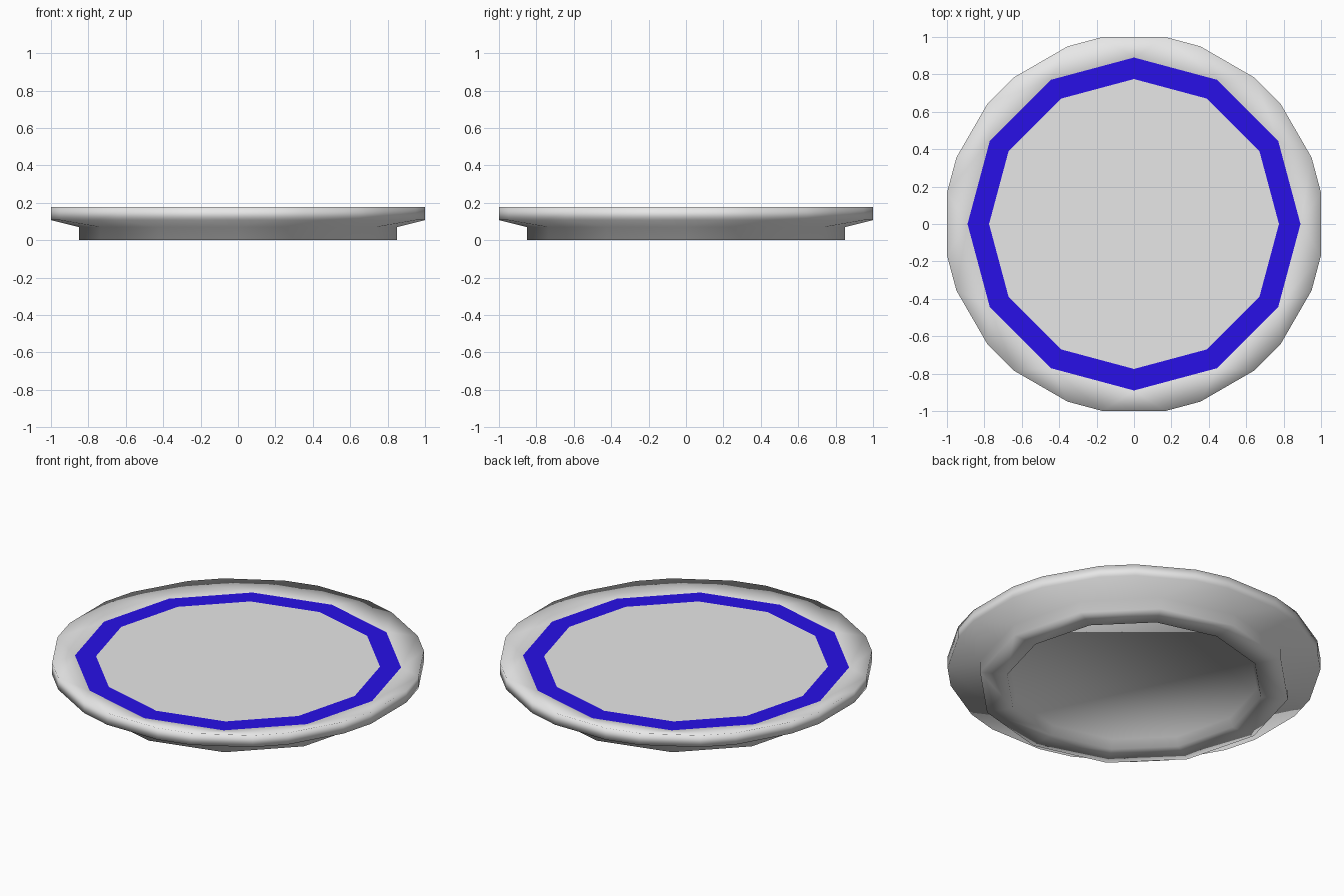
import bpy, bmesh, math

if "Cube" in bpy.data.objects:
    bpy.data.objects.remove(bpy.data.objects["Cube"])

N = 12            # sides of the foot and the centre
HALF = 9.5        # half angle of each long rim edge, degrees


def material(name, colour):
    m = bpy.data.materials.new(name)
    m.diffuse_color = (*colour, 1)
    m.use_nodes = True
    m.node_tree.nodes["Principled BSDF"].inputs["Base Color"].default_value = m.diffuse_color
    return m


white = material("pale glaze", (0.8, 0.8, 0.8))
blue = material("blue band", (0.021, 0.005, 0.8))


def point(bm, r, deg, z):
    a = math.radians(deg)
    return bm.verts.new((r * math.cos(a), r * math.sin(a), z))


def ring(bm, r, z):
    return [point(bm, r, i * 360 / N, z) for i in range(N)]


def rim_ring(bm, r, z):
    # twelve long edges facing the ring corners, with short edges between
    return [point(bm, r, i * 360 / N + s * HALF, z) for i in range(N) for s in (-1, 1)]


def bridge(bm, a, b):
    n = len(a)
    for i in range(n):
        j = (i + 1) % n
        bm.faces.new((a[i], a[j], b[j], b[i]))


def fan(bm, a, b):
    # join a 12-corner ring to a 24-corner rim
    for i in range(N):
        j = (i + 1) % N
        bm.faces.new((a[i], b[2 * i + 1], b[2 * i]))
        bm.faces.new((a[i], a[j], b[2 * j], b[2 * i + 1]))


def finish(bm, name, mat, smooth):
    bmesh.ops.recalc_face_normals(bm, faces=bm.faces)
    for f in bm.faces:
        f.smooth = smooth
    me = bpy.data.meshes.new(name)
    bm.to_mesh(me)
    bm.free()
    me.materials.append(mat)
    ob = bpy.data.objects.new(name, me)
    bpy.context.collection.objects.link(ob)
    return ob


# Plate body: recessed base, foot, flared rim, inner slope, centre
bm = bmesh.new()
recess = ring(bm, 0.68, 0.05)
foot_in = ring(bm, 0.70, 0)
foot_out = ring(bm, 0.85, 0)
foot_top = ring(bm, 0.85, 0.07)
rim_low = rim_ring(bm, 1.0139, 0.107)
rim_top = rim_ring(bm, 1.0139, 0.177)
band_out = ring(bm, 0.89, 0.15)
band_in = ring(bm, 0.775, 0.15)
bm.faces.new(recess)
bridge(bm, recess, foot_in)
bridge(bm, foot_in, foot_out)
bridge(bm, foot_out, foot_top)
fan(bm, foot_top, rim_low)
bridge(bm, rim_low, rim_top)
fan(bm, band_out, rim_top)
bridge(bm, band_out, band_in)
bm.faces.new(band_in)
body = finish(bm, "plate", white, True)

# Blue band and flat centre: faces at band height
body.data.materials.append(blue)
for f in body.data.polygons:
    if all(abs(body.data.vertices[v].co.z - 0.15) < 1e-4 for v in f.vertices):
        f.use_smooth = False
        f.material_index = 1 if len(f.vertices) == 4 else 0
